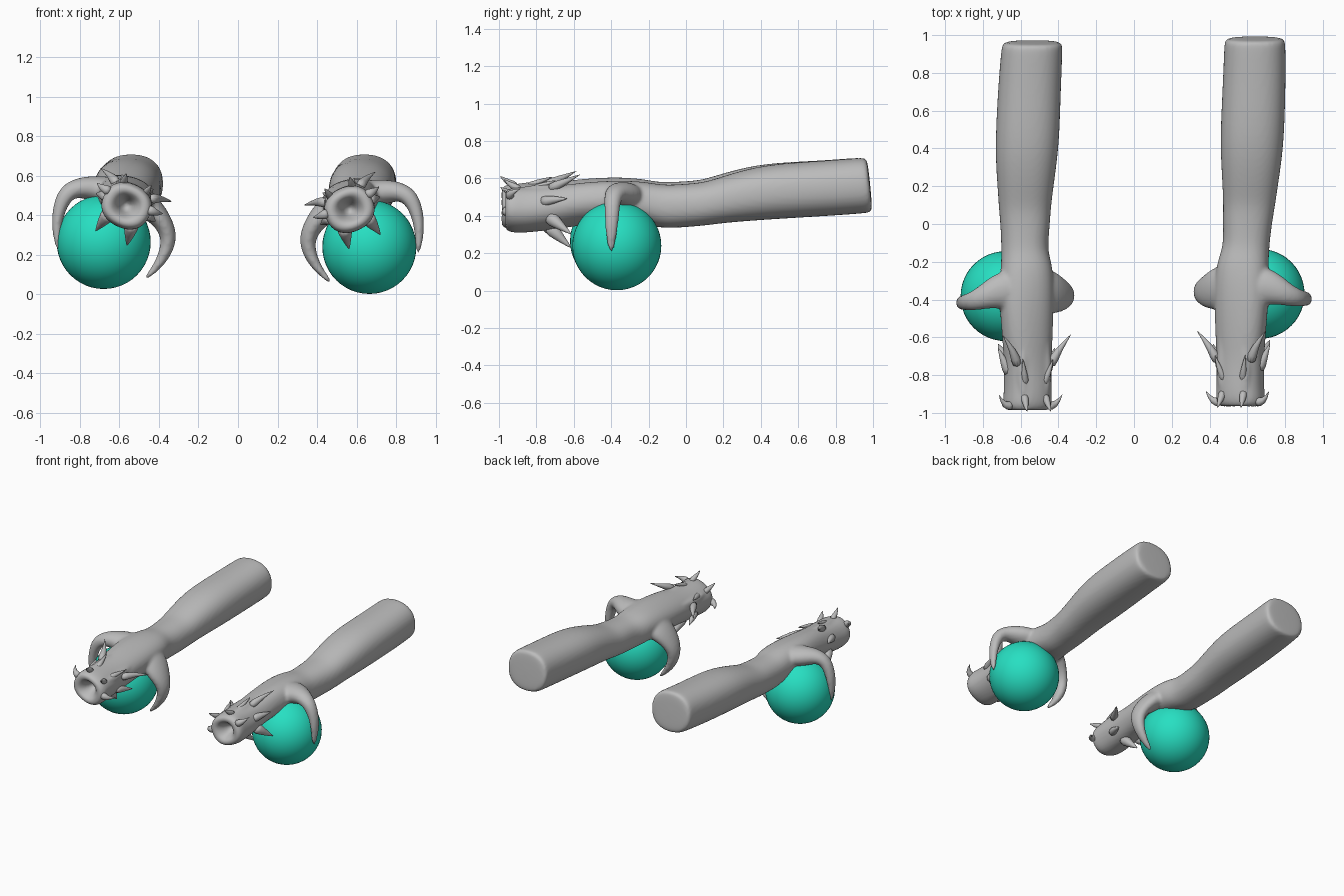
import bpy, bmesh, math
from mathutils import Vector

if "Cube" in bpy.data.objects:
    bpy.data.objects.remove(bpy.data.objects["Cube"])

ROLL = math.radians(25)


def material(name, rgb):
    m = bpy.data.materials.new(name)
    m.diffuse_color = (*rgb, 1)
    m.use_nodes = True
    m.node_tree.nodes["Principled BSDF"].inputs["Base Color"].default_value = m.diffuse_color
    return m


GREY = material("grey", (0.5, 0.5, 0.5))
TEAL = material("teal", (0.02, 0.74, 0.54))


def place(p, left):
    """Right-hand coordinates, or their mirrored and slightly turned copy."""
    if not left:
        return Vector(p)
    x, y, z = p
    back = max(0, y + 0.3)
    return Vector((-x + back * 0.08, y - 0.02, z + 0.018 * (1 - min(1, back))))


def head(u, v, y):
    """Point in the rolled frame of the head."""
    c, s = math.cos(ROLL), math.sin(ROLL)
    return (0.565 + u * c - v * s, y, 0.43 + u * s + v * c)


def loft(bm, rings, left):
    loops = [[bm.verts.new(place(p, left)) for p in ring] for ring in rings]
    n = len(loops[0])
    for a, b in zip(loops, loops[1:]):
        for i in range(n):
            j = (i + 1) % n
            bm.faces.new((a[i], a[j], b[j], b[i]))
    bm.faces.new(loops[0][::-1])
    bm.faces.new(loops[-1])


def tube(bm, pts, left, n=12):
    """Tapered tube; each point is x, y, z, radius across, radius along y."""
    rings = []
    for i, q in enumerate(pts):
        a, b = pts[max(i - 1, 0)], pts[min(i + 1, len(pts) - 1)]
        t = (Vector(b[:3]) - Vector(a[:3])).normalized()
        ref = Vector((0, 1, 0)) if abs(t.y) < 0.8 else Vector((0, 0, 1))
        e1 = t.cross(ref).normalized()
        e2 = e1.cross(t)
        rings.append([Vector(q[:3]) + e1 * q[3] * math.cos(k * math.tau / n)
                      + e2 * q[4] * math.sin(k * math.tau / n) for k in range(n)])
    loft(bm, rings, left)


def finish(bm, name, mat):
    bmesh.ops.recalc_face_normals(bm, faces=bm.faces)
    me = bpy.data.meshes.new(name)
    for f in bm.faces:
        f.smooth = True
    bm.to_mesh(me)
    bm.free()
    me.materials.append(mat)
    ob = bpy.data.objects.new(name, me)
    bpy.context.collection.objects.link(ob)
    return ob


# y, centre x, centre z, half width, half height, roll; starts inside the mouth
BODY = [
    (-0.86, 0.565, 0.43, 0.02, 0.02, 1), (-0.92, 0.565, 0.43, 0.042, 0.042, 1),
    (-0.955, 0.565, 0.43, 0.065, 0.06, 1), (-0.975, 0.565, 0.43, 0.095, 0.085, 1),
    (-0.95, 0.565, 0.43, 0.132, 0.112, 1), (-0.88, 0.563, 0.43, 0.125, 0.118, 1),
    (-0.78, 0.562, 0.435, 0.125, 0.112, 1), (-0.68, 0.563, 0.445, 0.128, 0.108, 1),
    (-0.55, 0.565, 0.465, 0.138, 0.105, 0.9), (-0.35, 0.57, 0.478, 0.148, 0.108, 0.6),
    (-0.2, 0.575, 0.465, 0.138, 0.115, 0.3), (-0.12, 0.595, 0.447, 0.122, 0.116, 0),
    (0.0, 0.6, 0.455, 0.13, 0.116, 0), (0.1, 0.61, 0.463, 0.138, 0.116, 0),
    (0.2, 0.615, 0.487, 0.147, 0.126, 0), (0.35, 0.622, 0.515, 0.163, 0.142, 0),
    (0.5, 0.627, 0.532, 0.17, 0.149, 0), (0.75, 0.637, 0.547, 0.167, 0.149, 0),
    (0.95, 0.64, 0.562, 0.163, 0.149, 0), (0.975, 0.64, 0.564, 0.158, 0.145, 0),
    (0.985, 0.64, 0.565, 0.135, 0.122, 0),
]
OUTER = [
    (0.60, -0.33, 0.50, 0.08, 0.13), (0.72, -0.33, 0.515, 0.07, 0.10),
    (0.80, -0.37, 0.525, 0.055, 0.065), (0.873, -0.395, 0.50, 0.048, 0.048),
    (0.912, -0.395, 0.40, 0.034, 0.04), (0.92, -0.40, 0.30, 0.024, 0.032),
    (0.91, -0.40, 0.20, 0.01, 0.013),
]
INNER = [
    (0.55, -0.33, 0.47, 0.09, 0.13), (0.45, -0.34, 0.43, 0.07, 0.125),
    (0.385, -0.36, 0.36, 0.052, 0.095), (0.347, -0.36, 0.28, 0.045, 0.06),
    (0.362, -0.36, 0.20, 0.036, 0.045), (0.41, -0.36, 0.12, 0.022, 0.03),
    (0.475, -0.36, 0.055, 0.009, 0.012),
]
# Spikes in head coordinates: base, middle, tip, base radius
SPIKES = {
    "brow_horn": ((0.09, 0.08, -0.74), (0.13, 0.105, -0.65), (0.205, 0.118, -0.56), 0.036),
    "lip_horn": ((0.10, 0.03, -0.94), (0.15, 0.03, -0.945), (0.187, 0.042, -0.88), 0.035),
    "nose_horn": ((0.06, 0.09, -0.88), (0.065, 0.12, -0.94), (0.07, 0.15, -0.975), 0.028),
    "crest_spike": ((0.05, 0.085, -0.84), (0.07, 0.115, -0.77), (0.09, 0.135, -0.69), 0.028),
    "cheek_spike": ((0.10, 0.0, -0.78), (0.135, 0.0, -0.71), (0.168, -0.01, -0.63), 0.04),
    "chin_spike": ((0.06, -0.06, -0.74), (0.075, -0.12, -0.68), (0.088, -0.185, -0.61), 0.052),
}


def body_ring(y, cx, cz, rx, rz, roll, n=28):
    c, s = math.cos(ROLL * roll), math.sin(ROLL * roll)
    ring = []
    for k in range(n):
        a = k * math.tau / n
        u = rx * math.copysign(abs(math.cos(a)) ** 0.87, math.cos(a))
        v = rz * math.copysign(abs(math.sin(a)) ** 0.87, math.sin(a))
        slant = -0.1 * v if y > 0.9 else 0
        ring.append((cx + u * c - v * s, y + slant, cz + u * s + v * c))
    return ring


for left in (False, True):
    side = "left" if left else "right"

    # Forearm, head, fingers and brow ridges fused into one skin
    bm = bmesh.new()
    loft(bm, [body_ring(*b) for b in BODY], left)
    tube(bm, OUTER, left)
    tube(bm, INNER, left)
    for sgn in (-1, 1):
        ridge = [(0.055, 0.085, -0.92, 0.022), (0.075, 0.088, -0.8, 0.026),
                 (0.065, 0.09, -0.66, 0.03), (0.05, 0.09, -0.45, 0.026),
                 (0.04, 0.07, -0.3, 0.015)]
        tube(bm, [(*head(sgn * u, v, y), r, r) for u, v, y, r in ridge], left)
    arm = finish(bm, side + "_arm", GREY)
    sub = arm.modifiers.new("round", "SUBSURF")
    sub.levels = sub.render_levels = 2
    rem = arm.modifiers.new("fuse", "REMESH")
    rem.mode, rem.voxel_size, rem.use_smooth_shade = "VOXEL", 0.011, True
    smo = arm.modifiers.new("soften", "SMOOTH")
    smo.factor, smo.iterations = 0.5, 5

    # Horns and spikes on both sides of the head
    for name, (base, mid, tip, r) in SPIKES.items():
        bm = bmesh.new()
        for sgn in (-1, 1):
            pts = [(*head(sgn * p[0], p[1], p[2]), q, q)
                   for p, q in ((base, r), (mid, r * 0.55), (tip, 0.002))]
            tube(bm, pts, left, 10)
        ob = finish(bm, side + "_" + name, GREY)
        sub = ob.modifiers.new("round", "SUBSURF")
        sub.levels = sub.render_levels = 1

    # Gripped ball
    bm = bmesh.new()
    bmesh.ops.create_uvsphere(bm, u_segments=48, v_segments=24, radius=0.238)
    ball = finish(bm, side + "_ball", TEAL)
    ball.location = (-0.68, -0.382, 0.265) if left else (0.665, -0.37, 0.24)
